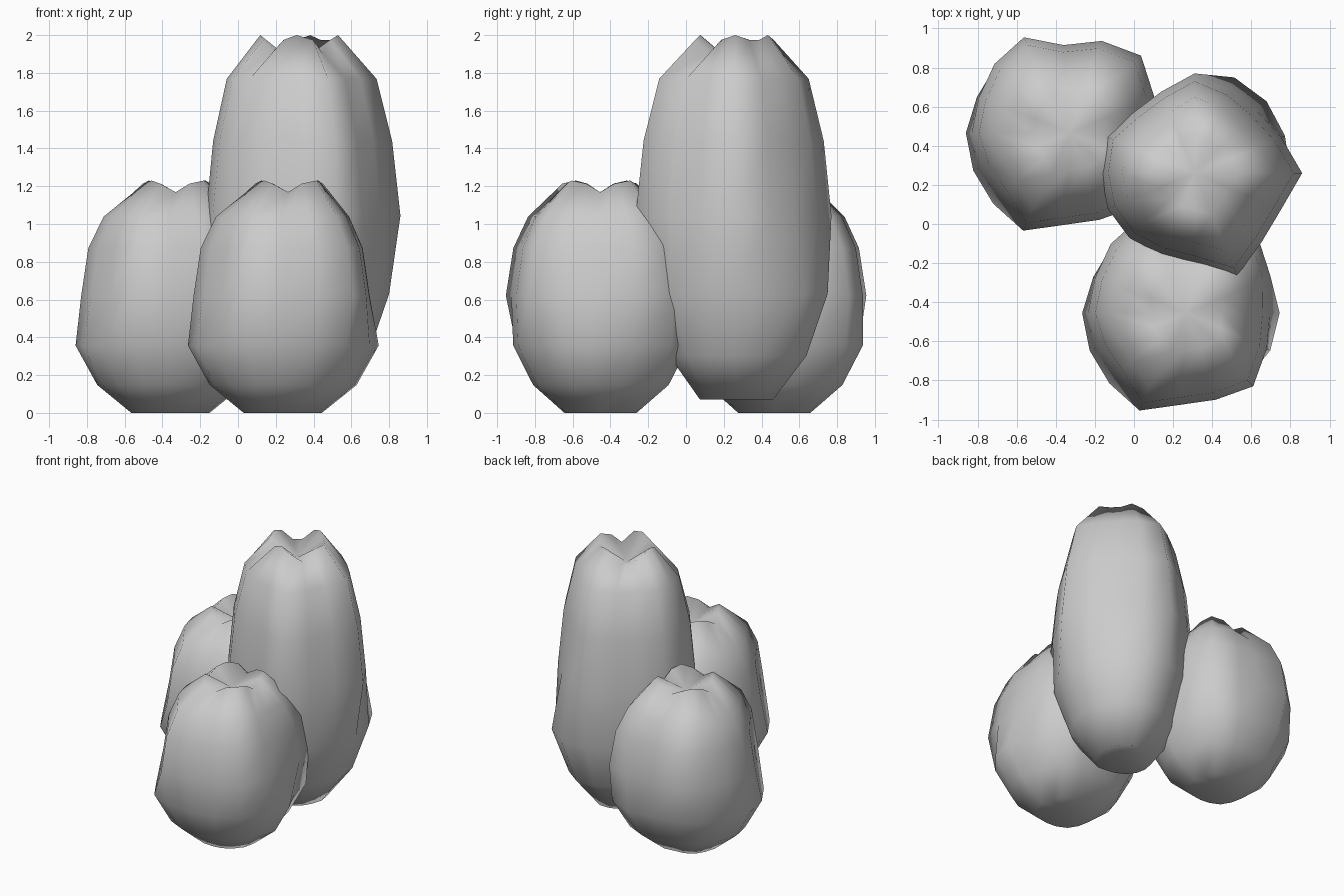
import bpy, bmesh
from math import cos, sin, tau, radians

cube = bpy.data.objects.get("Cube")
if cube:
    bpy.data.objects.remove(cube, do_unlink=True)

grey = bpy.data.materials.new("plain grey")
grey.use_nodes = True
colour = (0.6, 0.6, 0.6, 1)
grey.diffuse_color = colour
grey.node_tree.nodes["Principled BSDF"].inputs["Base Color"].default_value = colour


def pod(name, centre, base, height, low, high, shoulder, peaks, lean=0):
    """Irregular body: low and high outlines, pointed and dimpled crown."""
    # Height fraction, width fraction and outline of each ring
    levels = [(0, 0.41, low), (0.12, 0.77, low), (0.29, 1, low), (0.505, 1, high),
              (0.71, 0.92, high), (shoulder, 0.77, high), (1, 0.4, high)]
    bm = bmesh.new()
    cx, cy = centre
    count = len(low)
    rings = []
    for h, width, outline in levels:
        ring = []
        for i, radius in enumerate(outline):
            a = tau * i / count
            r, z, x = radius * width, h, cx
            # Distance from the nearest crown point, 0 to 1
            valley = min(1, min((1 - cos(a - radians(p))) for p in peaks) / 0.29)
            if h == 1:
                z -= 0.05 * valley
                x += lean
            elif h == shoulder:
                r *= 1 - 0.03 * valley
            ring.append(bm.verts.new((x + r * cos(a), cy + r * sin(a),
                                      base + height * z)))
        rings.append(ring)
    for lower, upper in zip(rings, rings[1:]):
        for i in range(count):
            j = (i + 1) % count
            bm.faces.new((lower[i], lower[j], upper[j], upper[i]))
    # Sunken crown and underside
    for ring, h, shift in ((rings[0], 0.03, 0), (rings[-1], 0.92, lean)):
        tip = bm.verts.new((cx + shift, cy, base + height * h))
        for i in range(count):
            bm.faces.new((ring[i], ring[(i + 1) % count], tip))
    bmesh.ops.recalc_face_normals(bm, faces=bm.faces)
    for face in bm.faces:
        face.smooth = True
    mesh = bpy.data.meshes.new(name)
    bm.to_mesh(mesh)
    bm.free()
    mesh.materials.append(grey)
    bpy.context.collection.objects.link(bpy.data.objects.new(name, mesh))


# Radii of the lower and upper body at equal angles, starting from +x
short_low = [0.51, 0.46, 0.54, 0.51, 0.45, 0.47, 0.49, 0.48,
             0.50, 0.50, 0.51, 0.48, 0.46, 0.47, 0.48, 0.50]
short_high = [0.46, 0.50, 0.56, 0.51, 0.45, 0.53, 0.50, 0.47,
              0.47, 0.45, 0.45, 0.54, 0.47, 0.48, 0.53, 0.48]
tall_low = [0.49, 0.50, 0.52, 0.53, 0.49, 0.44, 0.44, 0.47,
            0.47, 0.47, 0.46, 0.44, 0.44, 0.49, 0.48, 0.47]
tall_high = [0.55, 0.48, 0.45, 0.47, 0.51, 0.45, 0.44, 0.49,
             0.48, 0.48, 0.47, 0.45, 0.46, 0.57, 0.49, 0.48]

# Two matching short pods and one tall pod
for name, centre in (("front_short_pod", (0.235, -0.455)),
                     ("back_short_pod", (-0.36, 0.465))):
    pod(name, centre, 0, 1.23, short_low, short_high, 0.845,
        (45, 135, 225, 315), 0.03)
pod("tall_pod", (0.31, 0.26), 0.07, 1.93, tall_low, tall_high, 0.88,
    (0, 67.5, 180, 270))
